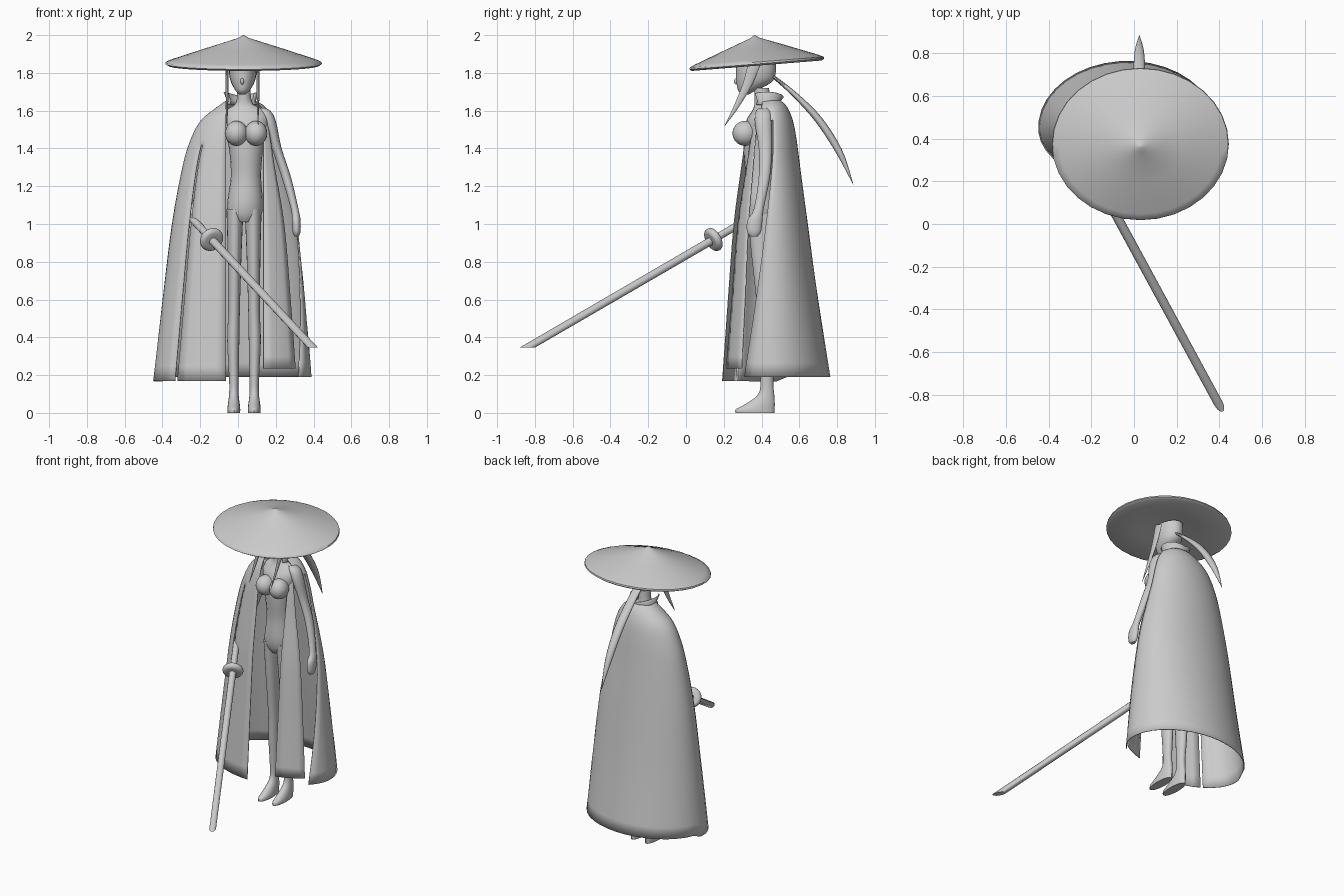
import bpy, bmesh, math
from mathutils import Vector

if "Cube" in bpy.data.objects:
    bpy.data.objects.remove(bpy.data.objects["Cube"])

grey = bpy.data.materials.new("plain_grey")
grey.diffuse_color = (0.6, 0.6, 0.6, 1)
grey.use_nodes = True
grey.node_tree.nodes["Principled BSDF"].inputs["Base Color"].default_value = grey.diffuse_color


def finish(name, bm, angle=40, closed=True):
    if closed:
        bmesh.ops.recalc_face_normals(bm, faces=bm.faces)
    me = bpy.data.meshes.new(name)
    bm.to_mesh(me)
    bm.free()
    me.materials.append(grey)
    ob = bpy.data.objects.new(name, me)
    bpy.context.collection.objects.link(ob)
    bpy.ops.object.select_all(action='DESELECT')
    ob.select_set(True)
    bpy.context.view_layer.objects.active = ob
    bpy.ops.object.shade_smooth_by_angle(angle=math.radians(angle))
    return ob


def skin(bm, rings, loop=True, caps=True):
    """Join successive rows of points with quads."""
    vs = [[bm.verts.new(p) for p in r] for r in rings]
    n = len(vs[0])
    for a, b in zip(vs, vs[1:]):
        for i in range(n if loop else n - 1):
            j = (i + 1) % n
            bm.faces.new((a[i], a[j], b[j], b[i]))
    if caps:
        bm.faces.new(vs[0])
        bm.faces.new(vs[-1])


def ellipse(cx, cy, z, rx, ry, n=20):
    return [(cx + rx * math.cos(t * math.tau / n), cy + ry * math.sin(t * math.tau / n), z)
            for t in range(n)]


def smooth_rows(rows, sub=4):
    """Catmull-Rom interpolation of number rows."""
    out = []
    for i in range(len(rows) - 1):
        p = [rows[max(0, min(len(rows) - 1, i + k))] for k in (-1, 0, 1, 2)]
        for s in range(sub):
            t = s / sub
            out.append([0.5 * (2 * b + (c - a) * t + (2 * a - 5 * b + 4 * c - d) * t * t
                               + (3 * b - a - 3 * c + d) * t ** 3) for a, b, c, d in zip(*p)])
    return out + [list(rows[-1])]


def loft(name, rows, sub=4):
    """Rows are (cx, cy, z, rx, ry)."""
    bm = bmesh.new()
    skin(bm, [ellipse(*r) for r in smooth_rows(rows, sub)])
    return finish(name, bm)


def ellipsoid(name, c, r):
    bm = bmesh.new()
    bmesh.ops.create_uvsphere(bm, u_segments=20, v_segments=12, radius=1)
    for v in bm.verts:
        v.co = Vector(c) + Vector(a * b for a, b in zip(v.co, r))
    return finish(name, bm)


# wide straw hat, tilted forward
bm = bmesh.new()
prof = [(0.004, 2.0), (0.03, 1.985), (0.2, 1.93), (0.38, 1.87), (0.412, 1.857), (0.415, 1.847),
        (0.40, 1.838), (0.2, 1.865), (0.01, 1.88)]
skin(bm, [[(x, y, z + (y - 0.375) * 0.08) for x, y, z in ellipse(0.03, 0.375 - 0.012 * (1 - r / 0.415), z, r, r * 0.86, 32)]
          for r, z in prof])
finish("hat", bm, 50)

# head, torso and bust
loft("head", [(0.022, 0.315, 1.685, 0.014, 0.015), (0.024, 0.322, 1.705, 0.036, 0.045),
              (0.025, 0.36, 1.75, 0.062, 0.093), (0.025, 0.37, 1.80, 0.073, 0.105),
              (0.025, 0.37, 1.87, 0.073, 0.105)])
ellipsoid("nose", (0.022, 0.268, 1.755), (0.009, 0.014, 0.017))
loft("torso", [(0.035, 0.40, 1.01, 0.05, 0.06), (0.035, 0.40, 1.05, 0.09, 0.08), (0.038, 0.395, 1.12, 0.094, 0.085),
               (0.042, 0.39, 1.25, 0.08, 0.075), (0.043, 0.385, 1.38, 0.088, 0.08),
               (0.043, 0.39, 1.47, 0.105, 0.085), (0.043, 0.395, 1.55, 0.12, 0.075),
               (0.04, 0.405, 1.60, 0.105, 0.055), (0.033, 0.405, 1.64, 0.045, 0.042),
               (0.03, 0.40, 1.72, 0.035, 0.04)])
for side, x in (("left", -0.008), ("right", 0.095)):
    ellipsoid(side + "_bust", (x, 0.312, 1.48), (0.06, 0.066, 0.066))

# legs with feet
for side, s in (("left", -1), ("right", 1)):
    loft(side + "_leg", [(0.032 + s * dx, cy, z, rx, ry) for dx, cy, z, rx, ry in (
        (0.054, 0.365, 0.0, 0.033, 0.103), (0.054, 0.367, 0.02, 0.034, 0.102),
        (0.054, 0.395, 0.05, 0.031, 0.075), (0.054, 0.425, 0.10, 0.025, 0.042),
        (0.054, 0.428, 0.18, 0.025, 0.034), (0.057, 0.43, 0.38, 0.032, 0.045),
        (0.053, 0.42, 0.55, 0.031, 0.043), (0.05, 0.405, 0.85, 0.037, 0.06),
        (0.048, 0.40, 1.08, 0.045, 0.075))], 3)

# arms with hands
loft("right_arm", [(0.31, 0.36, 0.935, 0.012, 0.02), (0.31, 0.36, 0.96, 0.021, 0.037),
                   (0.308, 0.365, 1.02, 0.023, 0.04), (0.30, 0.385, 1.08, 0.02, 0.026),
                   (0.255, 0.415, 1.25, 0.025, 0.03), (0.205, 0.42, 1.40, 0.026, 0.035),
                   (0.17, 0.41, 1.53, 0.034, 0.045), (0.145, 0.41, 1.59, 0.035, 0.042),
                   (0.125, 0.41, 1.615, 0.02, 0.025)])
loft("left_arm", [(-0.245, 0.36, 0.98, 0.02, 0.025), (-0.24, 0.37, 1.02, 0.028, 0.03),
                  (-0.225, 0.40, 1.10, 0.02, 0.025), (-0.17, 0.425, 1.27, 0.025, 0.03),
                  (-0.11, 0.42, 1.47, 0.034, 0.04), (-0.065, 0.41, 1.59, 0.035, 0.04)])


# ponytail and front locks: tapered blades swept along a path
def blade(name, pts, widths, flat):
    rows = smooth_rows([p + w for p, w in zip(pts, widths)])
    rings = []
    for i, r in enumerate(rows):
        d = Vector(rows[min(i + 1, len(rows) - 1)][:3]) - Vector(rows[max(i - 1, 0)][:3])
        across = d.cross(Vector((1, 0, 0))).normalized()
        rings.append([Vector(r[:3]) + across * r[3] * math.cos(k * math.tau / 10)
                      + Vector((1, 0, 0)) * r[4] * math.sin(k * math.tau / 10) for k in range(10)])
    bm = bmesh.new()
    skin(bm, rings)
    return finish(name, bm, 60)


blade("ponytail", [(0.025, 0.45, 1.79), (0.025, 0.57, 1.69), (0.025, 0.70, 1.555),
                   (0.025, 0.81, 1.385), (0.025, 0.885, 1.21)],
      [(0.008, 0.03), (0.014, 0.03), (0.02, 0.03), (0.018, 0.022), (0.001, 0.001)], 0)
for side, x in (("left", -0.058), ("right", 0.106)):
    blade(side + "_front_lock", [(x, 0.365, 1.86), (x, 0.325, 1.74), (x, 0.265, 1.62), (x, 0.205, 1.52)],
          [(0.034, 0.008), (0.024, 0.008), (0.013, 0.006), (0.001, 0.001)], 0)

# cape: open at the front, slit at both arms. Rows are (z, xmin, xmax, yback, yfront)
levels = smooth_rows([(0.19, -0.45, 0.39, 0.765, 0.19), (0.6, -0.40, 0.355, 0.70, 0.22),
                      (1.0, -0.35, 0.312, 0.645, 0.25), (1.3, -0.295, 0.25, 0.605, 0.29),
                      (1.45, -0.25, 0.22, 0.585, 0.31), (1.55, -0.195, 0.19, 0.565, 0.33),
                      (1.62, -0.11, 0.145, 0.535, 0.355), (1.655, -0.06, 0.09, 0.50, 0.365)])


def cape_row(z, x0, x1, yb, yf):
    cx, rx, cy = (x0 + x1) / 2, (x1 - x0) / 2, 0.45
    left = 180 + math.degrees(math.acos(max(-0.85, min(0.85, (cx + 0.065) / rx))))
    right = -math.degrees(math.acos(max(-0.85, min(0.85, (0.135 - cx) / rx))))
    sl = min(226, left - 6)
    sr = max(-37, right + 6)
    back = max(sr + 3, -33 + 38 * min(1, max(0, (z - 0.2) / 1.2)))
    spans = ((left, sl, 5), (sl, sl - 2.5, 1), (sl - 2.5, back, 26), (back, sr, 1), (sr, right, 4))
    row = []
    for a, b, n in spans:
        row += [a + (b - a) * i / n for i in range(n)]
    row.append(right)
    pts = []
    drop = max(0, 1 - (z - 0.19) / 0.4)
    for i, a in enumerate(row):
        c, s = math.cos(math.radians(a)), math.sin(math.radians(a))
        hem = -0.022 if i < 12 else (0.045 if i > 32 else 0)
        pts.append((cx + rx * c, cy + (yb - cy if s > 0 else cy - yf) * s, z + hem * drop))
    return pts


bm = bmesh.new()
skin(bm, [cape_row(*r) for r in levels], loop=False, caps=False)
bm.faces.ensure_lookup_table()
cols = 37
cut = [f for i, f in enumerate(bm.faces)
       if (i % cols == 5 and f.calc_center_median().z < 1.43)
       or (i % cols == 32 and f.calc_center_median().z < 1.56)]
bmesh.ops.delete(bm, geom=cut, context='FACES')
cape = finish("cape", bm, 60)
cape.modifiers.new("thickness", 'SOLIDIFY').thickness = 0.005

# standing collar
bm = bmesh.new()
angs = [math.radians(220 - 260 * i / 20) for i in range(21)]
skin(bm, [[(0.018 + r * math.cos(a), 0.425 + r * math.sin(a), z + up * abs(math.cos(a)))
           for a in angs] for r, z, up in ((0.08, 1.63, 0), (0.07, 1.65, 0), (0.088, 1.675, 0.025))],
     loop=False, caps=False)
finish("collar", bm, 60).modifiers.new("thickness", 'SOLIDIFY').thickness = 0.006

# sword: round sheath with a level-cut tip, hilt and rounded guard
guard_at, tip = Vector((-0.14, 0.145, 0.918)), Vector((0.395, -0.84, 0.346))
axis = (tip - guard_at).normalized()
u = axis.cross(Vector((0, 0, 1))).normalized()
w = u.cross(axis)


def ring(c, r, n=12):
    return [c + (u * math.cos(k * math.tau / n) + w * math.sin(k * math.tau / n)) * r for k in range(n)]


bm = bmesh.new()
end = [p + axis * ((tip.z - p.z) / axis.z) for p in ring(tip, 0.021)]
skin(bm, [ring(guard_at, 0.022), end])
finish("sheath", bm)
bm = bmesh.new()
skin(bm, [ring(guard_at - axis * 0.26, 0.02), ring(guard_at, 0.02)])
finish("hilt", bm)
bm = bmesh.new()
steps = [math.pi * i / 8 for i in range(9)]
skin(bm, [ring(guard_at - axis * 0.022 * math.cos(t), 0.044 + 0.022 * math.sin(t), 20) for t in steps])
finish("guard", bm)
